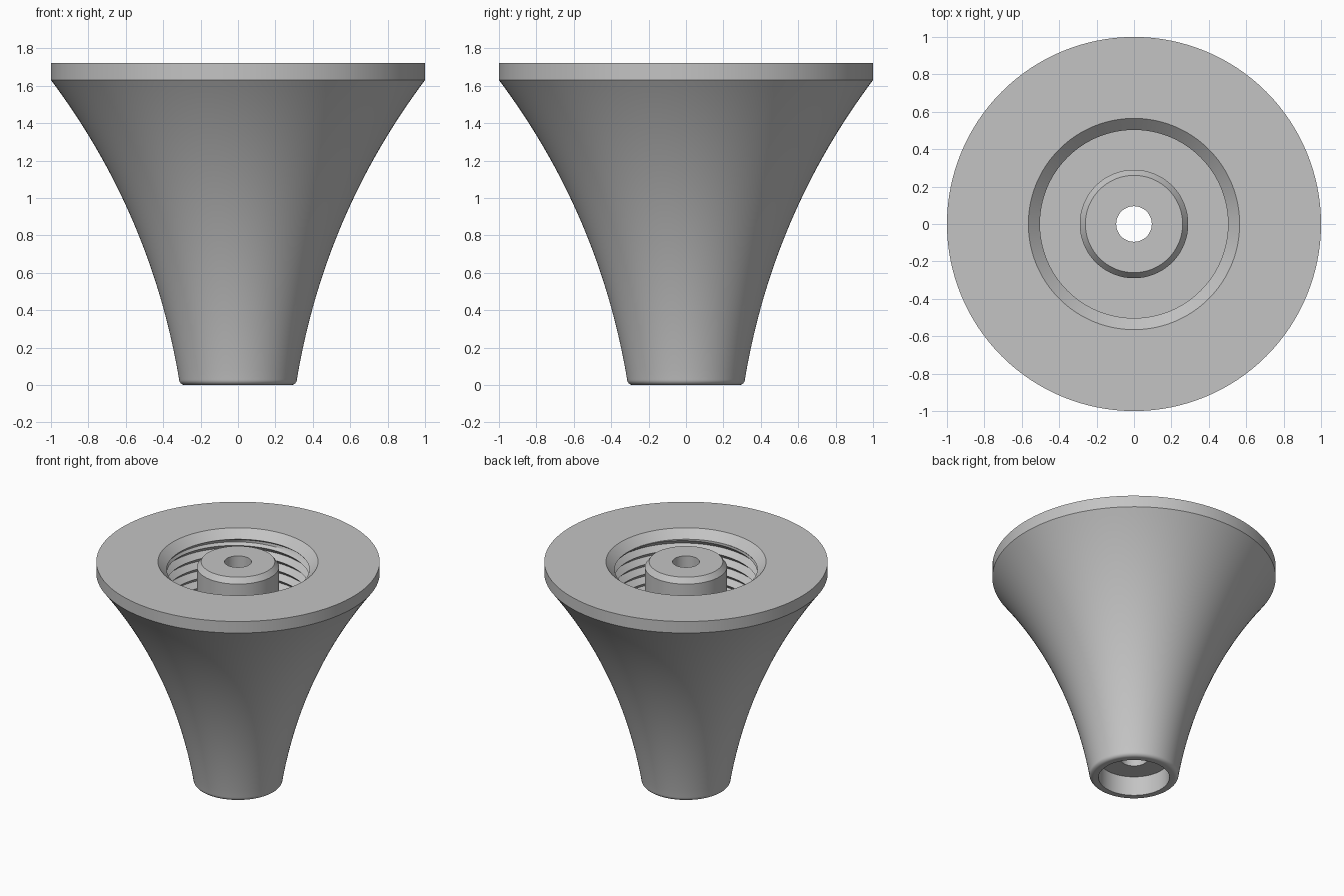
import bpy, bmesh
from math import sin, cos, pi, radians

SEGMENTS = 128
TOP, LIP, FLOOR = 1.72, 1.66, 1.17      # rim height, start of thread, socket floor
PITCH, CREST, DEPTH = 0.075, 0.503, 0.04
HOLE = 0.095

cube = bpy.data.objects.get("Cube")
if cube:
    bpy.data.objects.remove(cube, do_unlink=True)

grey = bpy.data.materials.new("satin grey")
grey.use_nodes = True
colour = (0.55, 0.55, 0.55, 1)
grey.diffuse_color = colour
grey.node_tree.nodes["Principled BSDF"].inputs["Base Color"].default_value = colour


def revolve(name, rows):
    """Spin rows around z; a row is a fixed (r, z) or a function of the turn (0 to 1)."""
    bm = bmesh.new()
    grid = []
    for row in rows:
        ring = []
        for j in range(SEGMENTS + 1):
            turn = j / SEGMENTS
            r, z = row(turn) if callable(row) else row
            a = 2 * pi * turn
            ring.append(bm.verts.new((r * cos(a), r * sin(a), z)))
        grid.append(ring)
    for low, high in zip(grid, grid[1:]):
        for j in range(SEGMENTS):
            bm.faces.new((low[j], low[j + 1], high[j + 1], high[j]))
    bmesh.ops.remove_doubles(bm, verts=bm.verts, dist=0.0001)
    mesh = bpy.data.meshes.new(name)
    bm.to_mesh(mesh)
    bm.free()
    mesh.materials.append(grey)
    obj = bpy.data.objects.new(name, mesh)
    bpy.context.collection.objects.link(obj)
    bpy.ops.object.select_all(action='DESELECT')
    obj.select_set(True)
    bpy.context.view_layer.objects.active = obj
    bpy.ops.object.shade_smooth_by_angle(angle=radians(30))
    return obj


def flare(t):
    """Concave trumpet curve of the outside wall."""
    start, bend, end = (0.315, 0.03), (0.463, 0.913), (1.0, 1.63)
    return tuple((1 - t) ** 2 * p + 2 * t * (1 - t) * q + t * t * s
                 for p, q, s in zip(start, bend, end))


def thread_row(step):
    """One helical line of the screw thread, four lines per turn."""
    def row(turn):
        z = min(LIP, max(FLOOR, LIP - PITCH * (step / 4 - turn)))
        phase = ((LIP - z) / PITCH + turn) % 1
        groove = min(1, max(0, 1.5 - abs(phase - 0.5) * 4))
        fade = min(1, (LIP - z) / 0.03, (z - FLOOR) / 0.03)
        return CREST + DEPTH * groove * fade, z
    return row


# Flared body: bottom recess, rounded foot, trumpet wall and rim
foot = [(0.285 + 0.03 * sin(a), 0.03 - 0.03 * cos(a))
        for a in (pi / 2 * i / 6 for i in range(6))]
recess = [(HOLE, 0.15), (0.25, 0.15), (0.25, 0)]
wall = [flare(i / 32) for i in range(33)]
revolve("flared_body", recess + foot + wall + [(1, TOP), (0.565, TOP)])

# Threaded socket: chamfered mouth, helical thread and floor
turns = int((LIP - FLOOR) / PITCH) + 2
thread = [thread_row(s) for s in range(turns * 4 + 1)]
revolve("threaded_socket", [(0.565, TOP), (CREST, LIP)] + thread
        + [(CREST, FLOOR), (0.29, FLOOR)])

# Centre post with chamfered top and the through hole
revolve("centre_post", [(0.29, FLOOR), (0.29, TOP - 0.04), (0.26, TOP),
                        (HOLE, TOP), (HOLE, 0.15)])
